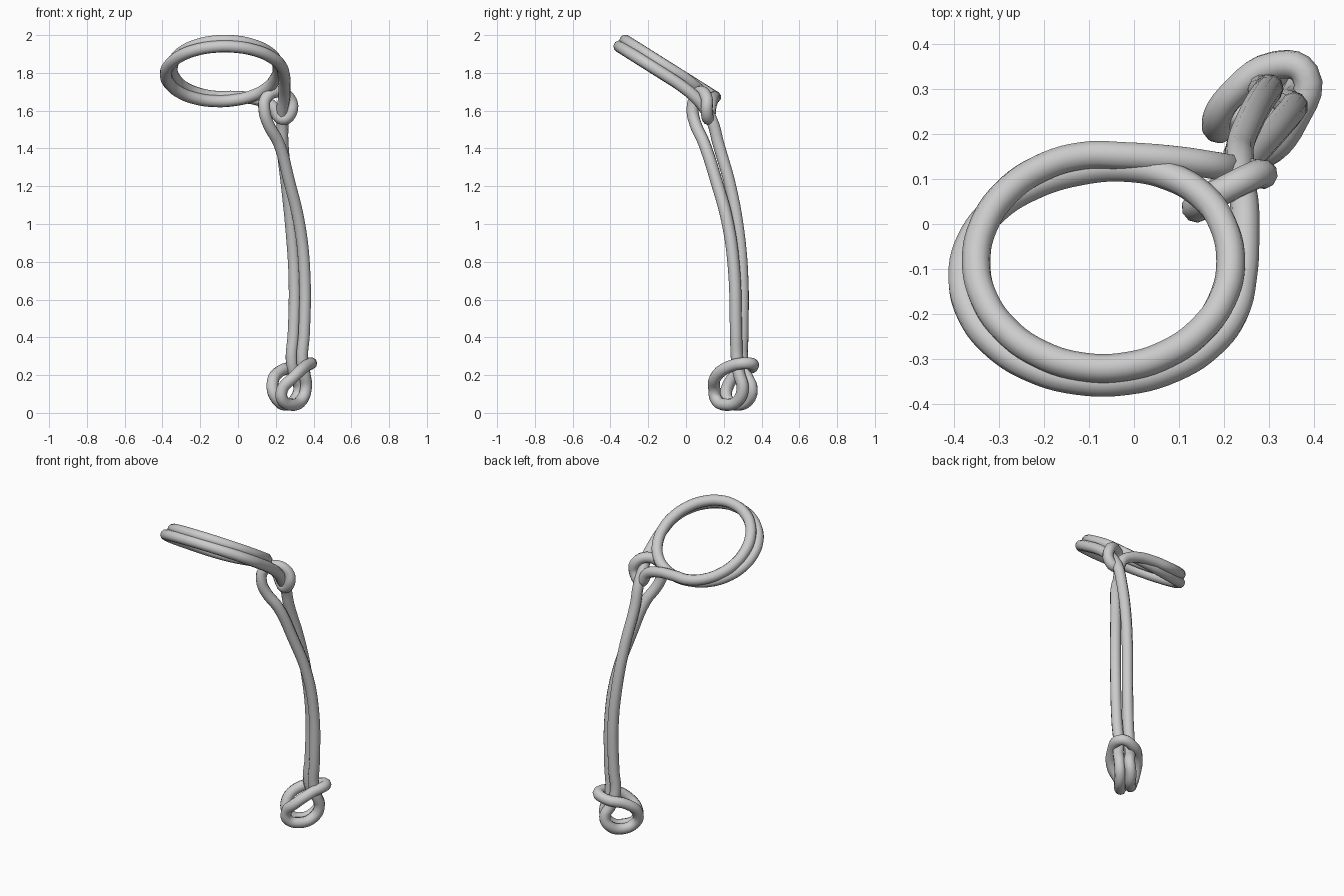
import bpy
from math import sin, cos, radians

RADIUS = 0.032


def lap_point(deg):
    """Point on the tilted double ring; blends from lower lap to upper lap at the back."""
    k = min(max((-deg - 250) / 90, 0), 1)
    mix = lambda a, b: a + (b - a) * k
    a = radians(deg)
    x = mix(-0.07, -0.068) + mix(0.312, 0.283) * cos(a)
    y = mix(-0.118, -0.083) + mix(0.234, 0.238) * sin(a)
    z = mix(1.94 - 0.63 * (y + 0.352), 1.97 - 0.63 * (y + 0.32))
    return (x, y, z)


# rear stem strand, going up into the ring
stem_up = [(0.285, 0.30, 0.27), (0.295, 0.30, 0.42), (0.30, 0.30, 0.70),
           (0.285, 0.28, 0.95), (0.26, 0.235, 1.20), (0.235, 0.17, 1.43),
           (0.235, 0.14, 1.54), (0.235, 0.10, 1.61), (0.245, 0.05, 1.67),
           (0.247, -0.03, 1.735)]

# two laps of the top ring
ring = [lap_point(d) for d in range(0, -641, -20)]

# upper knot: one turn around the neck
upper_knot = [(0.10, 0.142, 1.66), (0.18, 0.13, 1.625), (0.235, 0.12, 1.555),
              (0.283, 0.11, 1.595), (0.272, 0.11, 1.665), (0.20, 0.075, 1.70),
              (0.145, 0.045, 1.66), (0.14, 0.035, 1.60)]

# front stem strand, going down
stem_down = [(0.16, 0.05, 1.53), (0.215, 0.095, 1.43), (0.27, 0.16, 1.23),
             (0.325, 0.222, 1.0), (0.352, 0.255, 0.75), (0.35, 0.265, 0.42),
             (0.34, 0.27, 0.28)]

# lower knot: loop, collar around both strands, second loop
lower_knot = [(0.352, 0.28, 0.21), (0.36, 0.30, 0.13), (0.335, 0.275, 0.065),
              (0.285, 0.21, 0.043), (0.235, 0.16, 0.07), (0.235, 0.15, 0.125),
              (0.29, 0.155, 0.185), (0.355, 0.23, 0.245), (0.38, 0.335, 0.262),
              (0.31, 0.352, 0.245), (0.215, 0.285, 0.215), (0.182, 0.225, 0.15),
              (0.20, 0.215, 0.08), (0.255, 0.27, 0.043), (0.305, 0.335, 0.075),
              (0.325, 0.348, 0.13), (0.30, 0.32, 0.20)]

# sweep a round section along the whole closed path
path = stem_up + ring + upper_knot + stem_down + lower_knot
curve = bpy.data.curves.new("knotted_cord", "CURVE")
curve.dimensions = "3D"
curve.bevel_depth = RADIUS
curve.bevel_resolution = 3
curve.resolution_u = 5
spline = curve.splines.new("BEZIER")
spline.bezier_points.add(len(path) - 1)
for bp, co in zip(spline.bezier_points, path):
    bp.co = co
    bp.handle_left_type = bp.handle_right_type = "AUTO"
spline.use_cyclic_u = True

cord = bpy.data.objects.new("knotted_cord", curve)
bpy.context.collection.objects.link(cord)
bpy.context.view_layer.objects.active = cord
cord.select_set(True)
bpy.ops.object.convert(target="MESH")
bpy.ops.object.shade_smooth()
